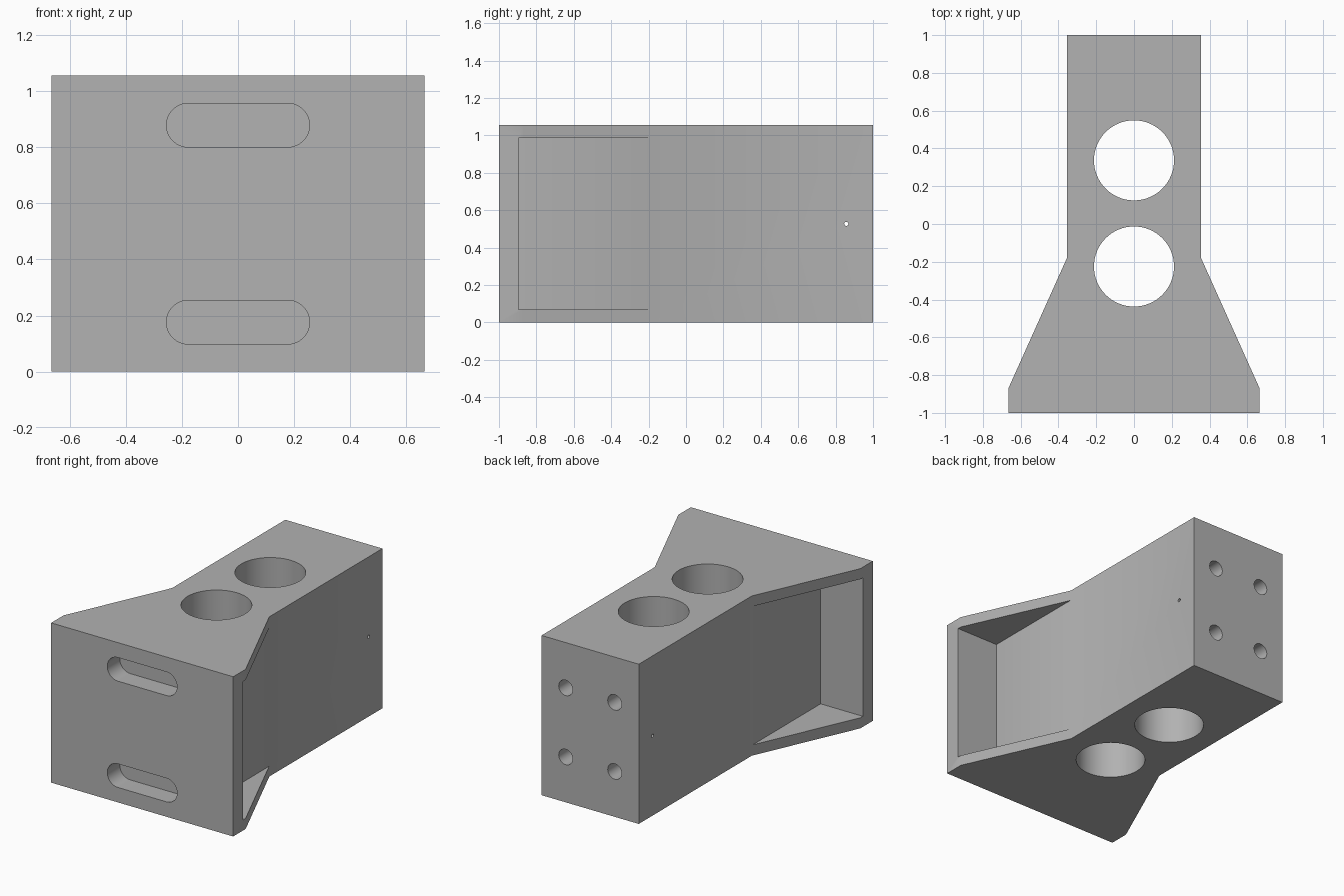
import bpy, bmesh, math
from mathutils import Matrix, Vector

cube = bpy.data.objects.get("Cube")
if cube:
    bpy.data.objects.remove(cube, do_unlink=True)

HEIGHT = 1.055
MID = HEIGHT / 2

grey = bpy.data.materials.new("plain grey")
grey.use_nodes = True
colour = (0.445, 0.445, 0.445, 1)
grey.diffuse_color = colour
grey.node_tree.nodes["Principled BSDF"].inputs["Base Color"].default_value = colour


def prism(name, points, depth, matrix=Matrix()):
    """Extrude a flat outline along its local z, then place it."""
    bm = bmesh.new()
    face = bm.faces.new([bm.verts.new((x, y, 0)) for x, y in points])
    ext = bmesh.ops.extrude_face_region(bm, geom=[face])
    verts = [v for v in ext["geom"] if isinstance(v, bmesh.types.BMVert)]
    bmesh.ops.translate(bm, verts=verts, vec=(0, 0, depth))
    bmesh.ops.recalc_face_normals(bm, faces=bm.faces)
    bm.transform(matrix)
    mesh = bpy.data.meshes.new(name)
    bm.to_mesh(mesh)
    bm.free()
    mesh.materials.append(grey)
    obj = bpy.data.objects.new(name, mesh)
    bpy.context.collection.objects.link(obj)
    return obj


def slot(radius, half=0, steps=32):
    """Circle outline, stretched into a rounded slot when half > 0."""
    pts = []
    for side in (1, -1):
        for i in range(steps + (1 if half else 0)):
            a = math.pi * (i / steps - 0.5)
            pts.append((side * (half + radius * math.cos(a)), side * radius * math.sin(a)))
    return pts


def place(loc, axis, angle=90):
    return Matrix.Translation(Vector(loc)) @ Matrix.Rotation(math.radians(angle), 4, axis)


# Solid block with a flared front
right_side = [(0.665, -1), (0.665, -0.87), (0.355, -0.18), (0.355, 1)]
outline = right_side + [(-x, y) for x, y in reversed(right_side)]
block = prism("flared_block", outline, HEIGHT)

cutters = []

# Side pockets that leave the top and bottom flanges
for s in (1, -1):
    pocket = [(s * 0.357, -0.895), (s * 0.9, -0.895), (s * 0.9, -0.1), (s * 0.357, -0.1)]
    cutters.append(prism("pocket_cutter", pocket, 0.915, Matrix.Translation((0, 0, 0.07))))

# Large vertical holes
for y in (0.337, -0.225):
    cutters.append(prism("large_hole_cutter", slot(0.212), HEIGHT + 0.2,
                         Matrix.Translation((0, y, -0.1))))

# Front slots
for s in (1, -1):
    cutters.append(prism("front_slot_cutter", slot(0.078, 0.177), 0.23,
                         place((0, -0.87, MID + s * 0.351), 'X')))

# Bolt holes in the back
for sx in (1, -1):
    for sz in (1, -1):
        cutters.append(prism("bolt_hole_cutter", slot(0.051, steps=16), 0.35,
                             place((sx * 0.179, 1.1, MID + sz * 0.228), 'X')))

# Small cross hole
cutters.append(prism("cross_hole_cutter", slot(0.011, steps=8), 1,
                     place((-0.5, 0.857, MID), 'Y')))

for c in cutters:
    c.hide_render = True
    mod = block.modifiers.new(c.name, 'BOOLEAN')
    mod.operation = 'DIFFERENCE'
    mod.solver = 'EXACT'
    mod.object = c

# Bake the cuts, then drop the cutters
bpy.context.view_layer.update()
graph = bpy.context.evaluated_depsgraph_get()
mesh = bpy.data.meshes.new_from_object(block.evaluated_get(graph))
block.modifiers.clear()
block.data = mesh
for c in cutters:
    bpy.data.objects.remove(c, do_unlink=True)

bpy.ops.object.select_all(action='DESELECT')
block.select_set(True)
bpy.context.view_layer.objects.active = block
bpy.ops.object.shade_smooth_by_angle(angle=math.radians(25))
